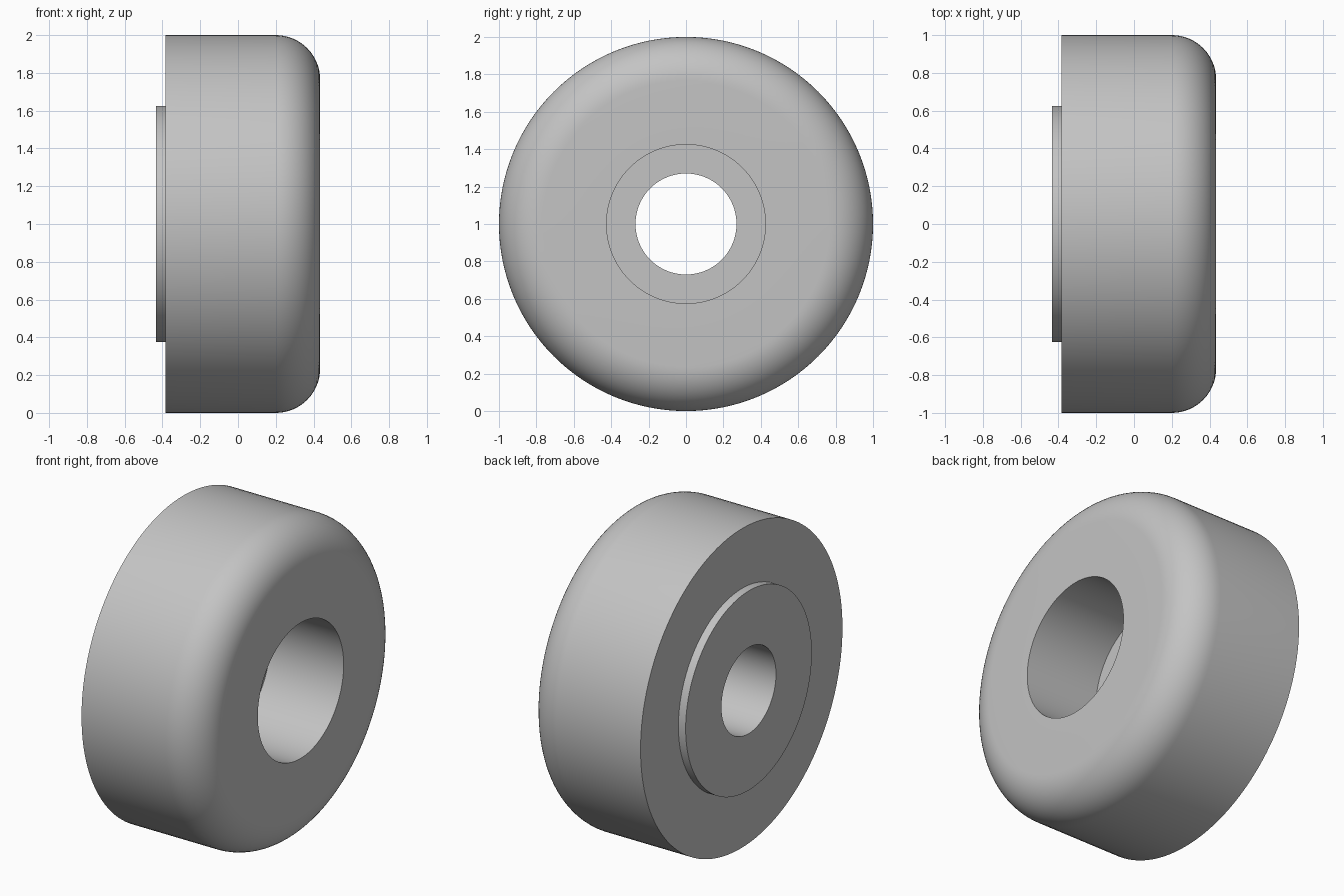
import bpy
import bmesh
import math
from mathutils import Matrix, Vector

cube = bpy.data.objects.get("Cube")
if cube:
    bpy.data.objects.remove(cube, do_unlink=True)

SEGMENTS = 128
OUTER, BOSS, COUNTERBORE, BORE = 1.0, 0.625, 0.425, 0.27
BACK, SHOULDER, FLOOR, FACE = -0.435, -0.385, -0.075, 0.435
FILLET = 0.235
FILLET_STEPS = 16

# Plain grey finish
grey = bpy.data.materials.new("light_grey")
grey.use_nodes = True
colour = (0.55, 0.55, 0.55, 1)
grey.diffuse_color = colour
grey.node_tree.nodes["Principled BSDF"].inputs["Base Color"].default_value = colour

# Closed section as (position on axle, radius): bore, boss, shoulder and rim
profile = [(FLOOR, BORE), (BACK, BORE), (BACK, BOSS), (SHOULDER, BOSS), (SHOULDER, OUTER)]

# Rounded outer edge
for i in range(FILLET_STEPS + 1):
    a = math.pi / 2 * (1 - i / FILLET_STEPS)
    profile.append((FACE - FILLET + FILLET * math.cos(a),
                    OUTER - FILLET + FILLET * math.sin(a)))

# Front face and counterbore
profile += [(FACE, COUNTERBORE), (FLOOR, COUNTERBORE)]

# Revolve the section around the axle
bm = bmesh.new()
rings = []
for s in range(SEGMENTS):
    turn = Matrix.Rotation(math.tau * s / SEGMENTS, 3, 'X')
    rings.append([bm.verts.new(turn @ Vector((x, 0, r))) for x, r in profile])
for s, ring in enumerate(rings):
    following = rings[(s + 1) % SEGMENTS]
    for i in range(len(profile)):
        j = (i + 1) % len(profile)
        bm.faces.new((ring[i], ring[j], following[j], following[i]))
bmesh.ops.recalc_face_normals(bm, faces=bm.faces)
mesh = bpy.data.meshes.new("wheel_body")
bm.to_mesh(mesh)
bm.free()
mesh.materials.append(grey)

wheel = bpy.data.objects.new("wheel_body", mesh)
wheel.location.z = OUTER
bpy.context.collection.objects.link(wheel)

# Smooth curves, crisp rims
bpy.ops.object.select_all(action='DESELECT')
wheel.select_set(True)
bpy.context.view_layer.objects.active = wheel
bpy.ops.object.shade_smooth_by_angle(angle=math.radians(30))
